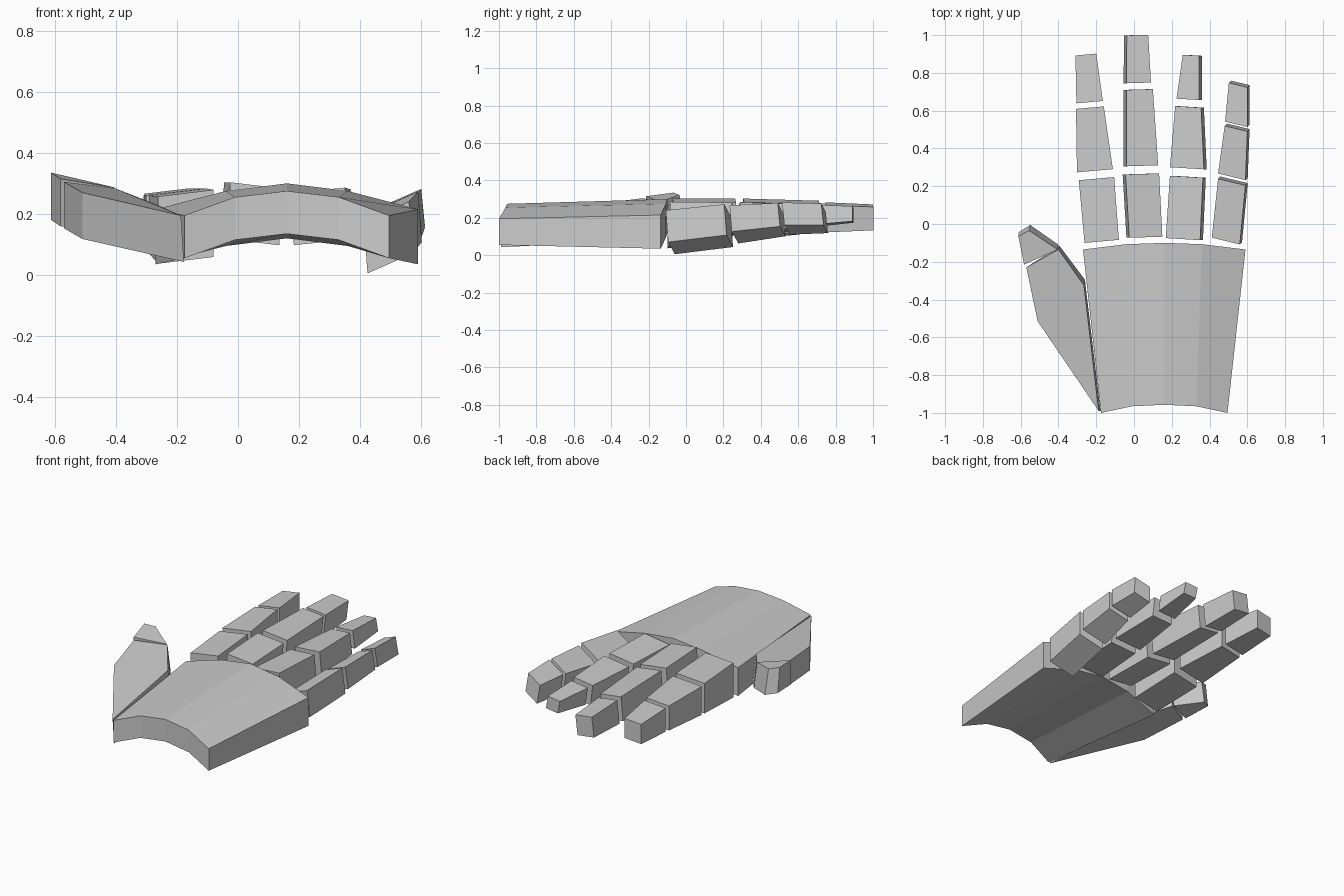
import bpy, bmesh
from mathutils import Vector


def loft(name, sections):
    """Flat-faced solid through equal-sized polygon sections, capped at both ends."""
    bm = bmesh.new()
    rings = [[bm.verts.new(p) for p in s] for s in sections]
    n = len(rings[0])
    for a, b in zip(rings, rings[1:]):
        for i in range(n):
            j = (i + 1) % n
            bm.faces.new((a[i], a[j], b[j], b[i]))
    bm.faces.new(rings[0][::-1])
    bm.faces.new(rings[-1])
    bmesh.ops.recalc_face_normals(bm, faces=bm.faces)
    me = bpy.data.meshes.new(name)
    bm.to_mesh(me)
    bm.free()
    ob = bpy.data.objects.new(name, me)
    bpy.context.collection.objects.link(ob)
    return ob


# Palm plate: arched, symmetric about x = 0.16
# half-stations: wrist (offset, y, top z), knuckle (offset, y, top z)
half = [((0.335, -1.0, 0.195), (0.43, -0.135, 0.215)),
        ((0.17, -0.965, 0.255), (0.20, -0.107, 0.275)),
        ((0.0, -0.957, 0.275), (0.0, -0.10, 0.30))]
stations = [(-1, s) for s in half] + [(1, s) for s in half[1::-1]]
palm = []
for side, (w, k) in stations:
    xw, xk = 0.16 + side * w[0], 0.16 + side * k[0]
    palm.append([(xw, w[1], w[2]), (xk, k[1], k[2]),
                 (xk, k[1], k[2] - 0.18), (xw, w[1], w[2] - 0.14)])
loft("palm_plate", palm)


def finger(name, tilt, skew, lean, ends):
    """ends: pairs of (left x, right x, y, top z, height); lean shifts the underside."""
    off = Vector((lean[0], lean[1], 0))
    sections = []
    for xl, xr, y, z, h in ends:
        dz, dy = tilt * (xr - xl) / 2, skew * (xr - xl) / 2
        tl, tr = Vector((xl, y - dy, z - dz)), Vector((xr, y + dy, z + dz))
        down = Vector((0, 0, h))
        sections.append([tl, tr, tr + off - down, tl + off - down])
    for i in range(0, len(sections), 2):
        loft(f"{name}_segment_{i // 2 + 1}", sections[i:i + 2])


# Fingers, three tapered blocks each
finger("index_finger", 0.12, 0.09, (0.0, 0.0), [
    (-0.262, -0.08, -0.092, 0.268, 0.22), (-0.292, -0.105, 0.24, 0.272, 0.19),
    (-0.302, -0.112, 0.282, 0.272, 0.18), (-0.307, -0.16, 0.616, 0.275, 0.155),
    (-0.305, -0.165, 0.645, 0.272, 0.15), (-0.31, -0.20, 0.897, 0.265, 0.125)])
finger("middle_finger", -0.12, 0.03, (-0.015, 0.0), [
    (-0.025, 0.15, -0.07, 0.293, 0.185), (-0.045, 0.133, 0.265, 0.293, 0.175),
    (-0.04, 0.128, 0.308, 0.293, 0.17), (-0.04, 0.10, 0.712, 0.283, 0.15),
    (-0.04, 0.09, 0.747, 0.275, 0.145), (-0.038, 0.075, 1.0, 0.265, 0.125)])
finger("ring_finger", 0.1, -0.06, (0.015, 0.0), [
    (0.168, 0.35, -0.08, 0.277, 0.17), (0.19, 0.365, 0.25, 0.273, 0.16),
    (0.19, 0.37, 0.295, 0.273, 0.155), (0.218, 0.355, 0.62, 0.268, 0.13),
    (0.225, 0.345, 0.66, 0.265, 0.11), (0.258, 0.345, 0.893, 0.258, 0.08)])
finger("little_finger", 0.44, -0.24, (0.012, 0.012), [
    (0.412, 0.56, -0.09, 0.208, 0.17), (0.445, 0.59, 0.222, 0.241, 0.165),
    (0.445, 0.59, 0.25, 0.235, 0.14), (0.48, 0.6, 0.505, 0.253, 0.125),
    (0.482, 0.6, 0.528, 0.256, 0.12), (0.502, 0.6, 0.735, 0.255, 0.115)])


def slab(name, top, h, drop_shift):
    """Prism hanging below a polygon; drop_shift moves listed lower corners in plan."""
    low = []
    for i, (x, y, z) in enumerate(top):
        dx, dy = drop_shift.get(i, (0, 0))
        low.append((x + dx, y + dy, z - h))
    loft(name, [top, low])


# Thumb: broad base block and short pointed tip
slab("thumb_base", [(-0.187, -0.99, 0.195), (-0.51, -0.515, 0.27), (-0.57, -0.23, 0.305),
                    (-0.40, -0.135, 0.283), (-0.265, -0.325, 0.23)],
     0.152, {0: (0.01, 0), 3: (0.005, 0.02), 4: (0.005, 0.03)})
slab("thumb_tip", [(-0.582, -0.215, 0.315), (-0.612, -0.065, 0.335),
                   (-0.555, -0.035, 0.322), (-0.405, -0.135, 0.287)],
     0.155, {1: (0, 0.02), 2: (0.005, 0.03), 3: (0.005, 0.025)})
